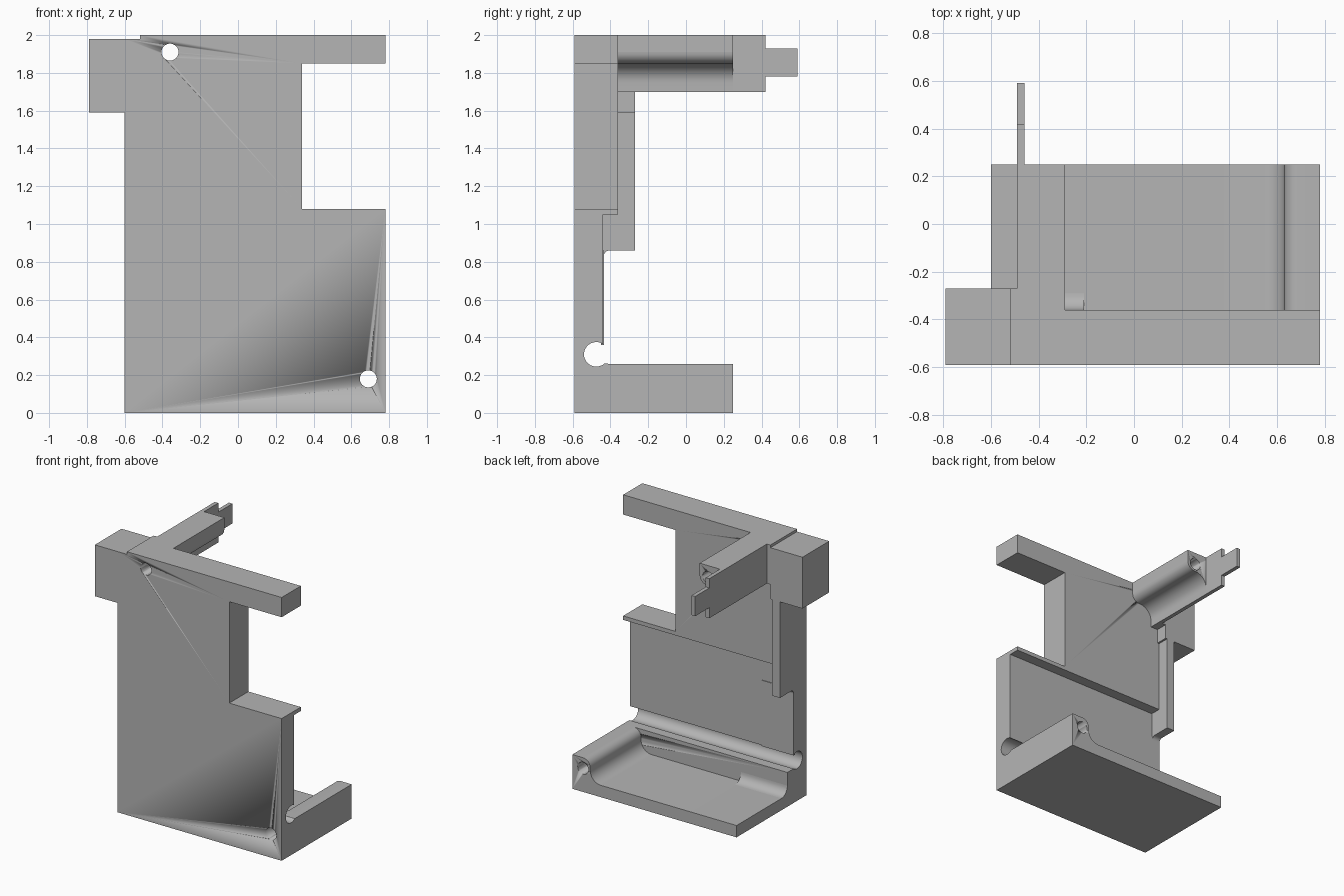
import bpy, bmesh, math
from mathutils import Vector

if "Cube" in bpy.data.objects:
    bpy.data.objects.remove(bpy.data.objects["Cube"], do_unlink=True)

grey = bpy.data.materials.new("plain grey")
grey.use_nodes = True
COLOUR = (0.46, 0.46, 0.46, 1)
grey.diffuse_color = COLOUR
grey.node_tree.nodes["Principled BSDF"].inputs["Base Color"].default_value = COLOUR


def prism(name, points, axis, start, end):
    """Extrude a profile along x (points are y,z) or along y (points are x,z)."""
    bm = bmesh.new()
    place = (lambda p: (start, *p)) if axis == "x" else (lambda p: (p[0], start, p[1]))
    face = bm.faces.new([bm.verts.new(place(p)) for p in points])
    shift = Vector((end - start, 0, 0)) if axis == "x" else Vector((0, end - start, 0))
    out = bmesh.ops.extrude_face_region(bm, geom=[face], use_keep_orig=True)
    moved = [g for g in out["geom"] if isinstance(g, bmesh.types.BMVert)]
    bmesh.ops.translate(bm, verts=moved, vec=shift)
    bmesh.ops.recalc_face_normals(bm, faces=bm.faces[:])
    mesh = bpy.data.meshes.new(name)
    bm.to_mesh(mesh)
    bm.free()
    mesh.materials.append(grey)
    obj = bpy.data.objects.new(name, mesh)
    bpy.context.collection.objects.link(obj)
    bpy.ops.object.select_all(action="DESELECT")
    obj.select_set(True)
    bpy.context.view_layer.objects.active = obj
    bpy.ops.object.shade_smooth_by_angle(angle=math.radians(35))
    return obj


def rect(a, b, c, d):
    return [(a, c), (b, c), (b, d), (a, d)]


def arc(cx, cy, r, a0, a1, n=10):
    angles = [math.radians(a0 + (a1 - a0) * i / n) for i in range(n + 1)]
    return [(cx + r * math.cos(a), cy + r * math.sin(a)) for a in angles]


FRONT, WALL, BACK = -0.59, -0.36, 0.25
LEFT, RIGHT = -0.6, 0.78

# Lower wall, with the round relief groove and the ledge above the recess
lower_wall = prism("lower_wall",
    [(FRONT, 0), (WALL, 0), (WALL, 0.26)]
    + arc(-0.475, 0.31, 0.065, -50, -302.6, 32)
    + [(-0.44, 1.05), (WALL, 1.05), (WALL, 1.08), (FRONT, 1.08)], "x", LEFT, RIGHT)

# Upper wall with the side notch and the top beam
upper_wall = prism("upper_wall",
    [(LEFT, 1.08), (0.34, 1.08), (0.34, 1.85), (RIGHT, 1.85), (RIGHT, 2),
     (-0.52, 2), (-0.52, 1.98), (LEFT, 1.98)], "y", FRONT, WALL)

# Corner block, its raised lip and the edge strip below it
prism("corner_block", rect(-0.79, LEFT, 1.59, 1.98), "y", FRONT, -0.27)
prism("corner_block_inner", rect(LEFT, -0.52, 1.59, 1.98), "y", WALL, -0.27)
prism("corner_lip", rect(-0.52, -0.49, 1.7, 2), "y", WALL, -0.27)
prism("edge_strip",
    [(-0.44, 0.83)] + arc(-0.405, 0.83, 0.03, 180, 90, 6)
    + [(-0.27, 0.86), (-0.27, 1.59), (-0.44, 1.59)], "x", LEFT, -0.535)
prism("raised_pad", rect(-0.45, -0.435, 0.36, 0.86), "x", LEFT, -0.33)

# Floor with the thick rounded rib along its edge
floor = prism("floor",
    [(LEFT, 0), (RIGHT, 0), (RIGHT, 0.26)]
    + arc(0.69, 0.2, 0.06, 90, 180, 8)
    + arc(0.54, 0.18, 0.09, 0, -90, 10) + [(LEFT, 0.09)], "y", WALL, BACK)
prism("floor_fillet",
    [(WALL, 0.09)] + arc(-0.29, 0.16, 0.07, -90, -180, 8), "x", LEFT, -0.21)

# Arm with a rounded underside that sweeps into a thin blade
arm = prism("arm",
    [(-0.49, 2), (-0.29, 2), (-0.29, 1.91)]
    + arc(-0.35, 1.91, 0.06, 0, -90, 8)
    + arc(-0.36, 1.75, 0.1, 90, 180, 10)
    + [(-0.46, 1.7), (-0.49, 1.7)], "y", WALL, BACK)
prism("blade",
    [(BACK, 1.7), (0.42, 1.7), (0.42, 1.78), (0.59, 1.78),
     (0.59, 1.93), (0.42, 1.93), (0.42, 2), (BACK, 2)], "x", -0.49, -0.46)

# Through bores
for name, x, z, targets in (("lower_bore", 0.69, 0.18, (lower_wall, floor)),
                            ("upper_bore", -0.36, 1.91, (upper_wall, arm))):
    cutter = prism(name + "_cutter", arc(x, z, 0.045, 0, 348.75, 31), "y", -0.7, 0.4)
    for target in targets:
        mod = target.modifiers.new(name, "BOOLEAN")
        mod.operation = "DIFFERENCE"
        mod.solver = "EXACT"
        mod.object = cutter
    cutter.hide_render = True
    cutter.display_type = "WIRE"
    cutter.hide_set(True)
